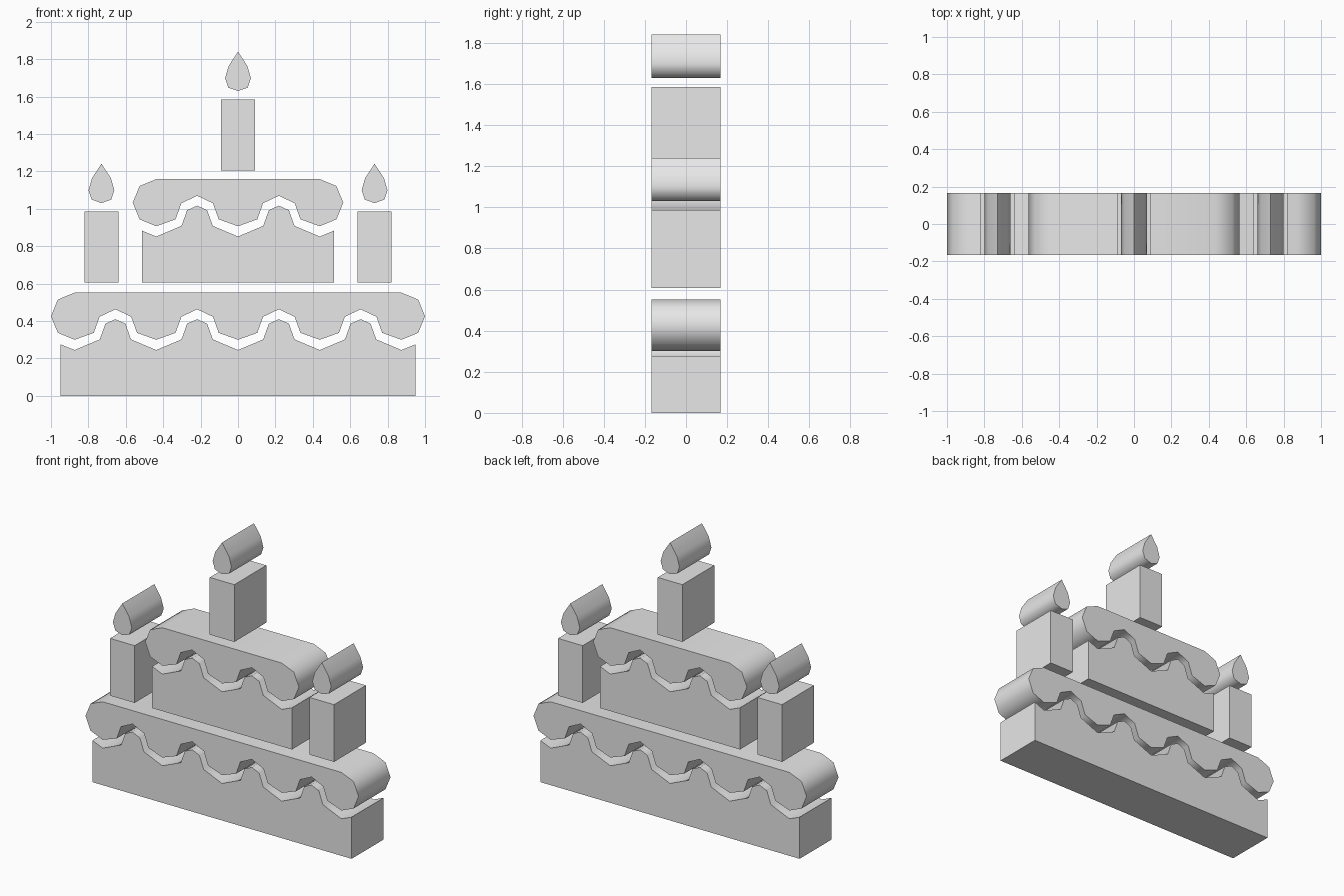
import bpy
import bmesh
import math

cube = bpy.data.objects.get("Cube")
if cube:
    bpy.data.objects.remove(cube, do_unlink=True)

DEPTH = 0.334      # thickness of every part
PERIOD = 0.437     # spacing of the icing drips
CANDLE_X = 0.73

grey = bpy.data.materials.new("light grey")
grey.use_nodes = True
grey.diffuse_color = (0.8, 0.8, 0.8, 1)
grey.node_tree.nodes["Principled BSDF"].inputs["Base Color"].default_value = (0.8, 0.8, 0.8, 1)


def extrude_profile(name, profile, x=0, z=0):
    """Turn an outline in the xz plane into a solid slab centred on y = 0."""
    bm = bmesh.new()
    face = bm.faces.new([bm.verts.new((px, -DEPTH / 2, pz)) for px, pz in profile])
    out = bmesh.ops.extrude_face_region(bm, geom=[face])
    moved = [g for g in out["geom"] if isinstance(g, bmesh.types.BMVert)]
    bmesh.ops.translate(bm, verts=moved, vec=(0, DEPTH, 0))
    bmesh.ops.recalc_face_normals(bm, faces=bm.faces[:])
    mesh = bpy.data.meshes.new(name)
    bm.to_mesh(mesh)
    bm.free()
    mesh.materials.append(grey)
    obj = bpy.data.objects.new(name, mesh)
    obj.location = (x, 0, z)
    bpy.context.collection.objects.link(obj)
    bpy.ops.object.select_all(action='DESELECT')
    obj.select_set(True)
    bpy.context.view_layer.objects.active = obj
    bpy.ops.object.shade_smooth_by_angle(angle=math.radians(60))
    return obj


def mirrored(half):
    """Close a right-hand half outline, running from the axis to the axis."""
    return half + [(-x, z) for x, z in reversed(half) if x > 0]


def wave(count, rise):
    """Repeat one drip, from the leftmost low point to the rightmost."""
    start = -count * PERIOD / 2
    points = []
    for i in range(count):
        left = start + i * PERIOD
        points += [(left + dx, z) for dx, z in rise]
        points += [(left + PERIOD - dx, z) for dx, z in reversed(rise[1:-1])]
    return points + [(-start, rise[0][1])]


DRIP = [(0, 0.30), (0.103, 0.337), (0.134, 0.423), (PERIOD / 2, 0.463)]
SPONGE = [(0, 0.245), (0.135, 0.302), (0.165, 0.386), (PERIOD / 2, 0.41)]


def tier(name, count, z):
    end = count * PERIOD / 2
    # Sponge with a scalloped top
    wall = end + 0.075
    sponge = [(wall, 0), (-wall, 0), (-wall, 0.276)] + wave(count, SPONGE) + [(wall, 0.276)]
    extrude_profile(name + "_sponge", sponge, z=z)
    # Icing with rounded ends and drips below
    r = 0.126
    cap = [(end + r * math.cos(math.radians(a)), 0.426 + r * math.sin(math.radians(a)))
           for a in (-45, 0, 45, 90)]
    icing = wave(count, DRIP) + cap + [(-x, h) for x, h in reversed(cap)]
    extrude_profile(name + "_icing", icing, z=z)


tier("lower", 4, 0)
tier("upper", 2, 0.607)

# Candles and flames
CANDLE = mirrored([(0.09, 0), (0.09, 0.379)])
FLAME = mirrored([(0, 0.424), (0.052, 0.442), (0.069, 0.492), (0.05, 0.558), (0, 0.634)])
for side, x, z in (("left", CANDLE_X, 0.607), ("right", -CANDLE_X, 0.607), ("top", 0, 1.206)):
    extrude_profile(side + "_candle", CANDLE, x, z)
    extrude_profile(side + "_flame", FLAME, x, z)
